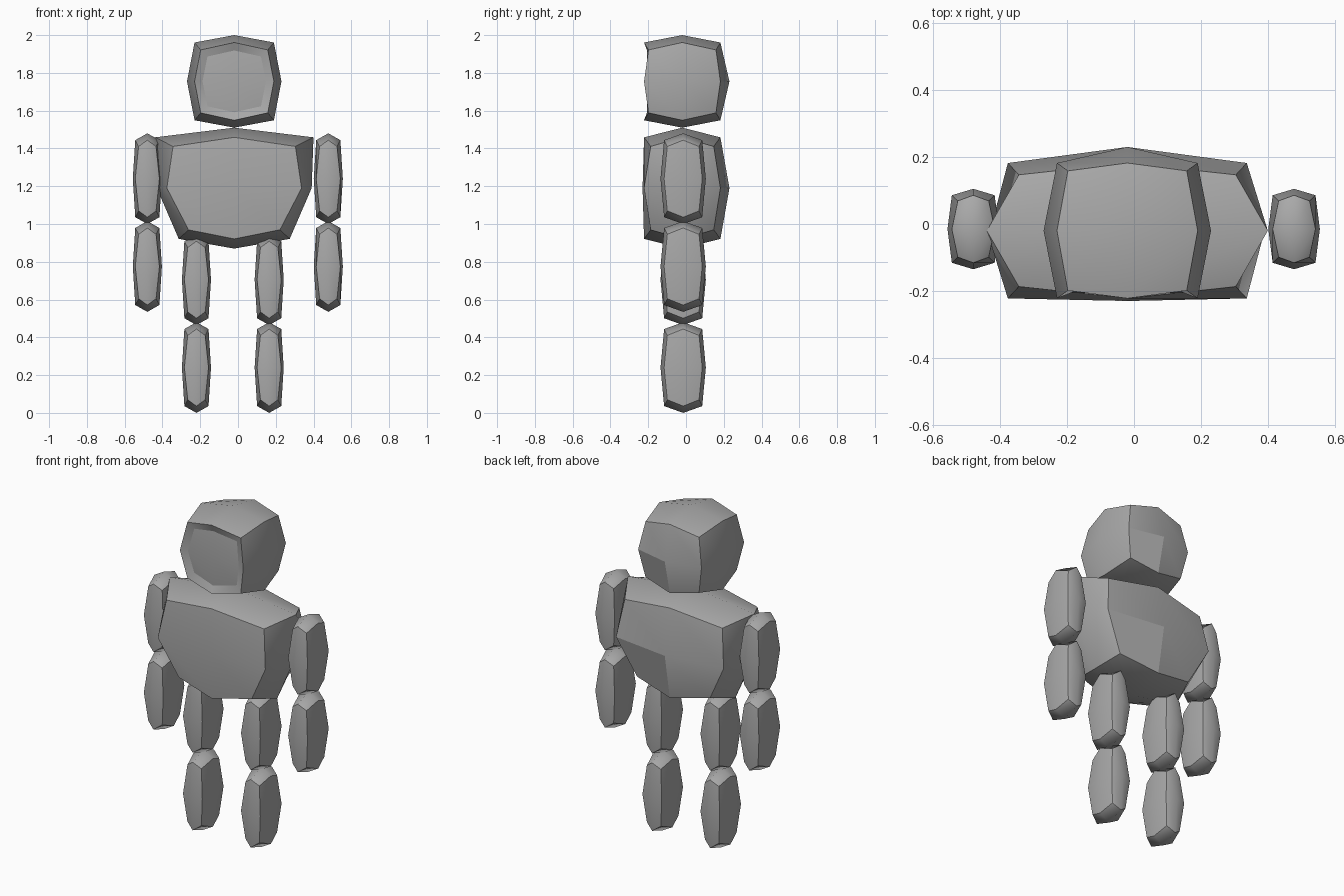
import bpy
import bmesh
from mathutils import Vector

default_cube = bpy.data.objects.get("Cube")
if default_cube:
    bpy.data.objects.remove(default_cube, do_unlink=True)

# One grey for the whole figure
GREY = (0.4, 0.4, 0.4, 1.0)
grey = bpy.data.materials.new("stone_grey")
grey.use_nodes = True
grey.diffuse_color = GREY
grey.node_tree.nodes["Principled BSDF"].inputs["Base Color"].default_value = GREY


def bulged_block(name, center, half, edge, corner, taper=0.0, depth_range=None, visor=False):
    """A cube split once per side, with edge middles and corners drawn inward."""
    bm = bmesh.new()
    bmesh.ops.create_cube(bm, size=2)
    bmesh.ops.subdivide_edges(bm, edges=bm.edges[:], cuts=1, use_grid_fill=True)
    grid = {v: Vector(round(c) for c in v.co) for v in bm.verts}
    rank = {v: sum(1 for c in g if c) for v, g in grid.items()}

    # Creases follow the cube's own edges; each bulging side stays smooth
    for f in bm.faces:
        f.smooth = True
    for e in bm.edges:
        e.smooth = not all(rank[v] >= 2 for v in e.verts)
    front = [f for f in bm.faces if all(grid[v].y == -1 for v in f.verts)]
    if depth_range:
        for f in bm.faces:
            mid = f.calc_center_median()
            if mid.y > 0.9 and mid.x > 0 and mid.z < 0:
                f.smooth = False

    for v, g in grid.items():
        shrink = (1.0, edge, corner)[rank[v] - 1]
        p = Vector(a * b * c for a, b, c in zip(g, half, shrink if rank[v] > 1 else (1, 1, 1)))
        p.x *= 1 + taper * p.z / half[2]
        p += Vector(center)
        if depth_range and rank[v] == 1 and g.y:
            p.y = depth_range[0] if g.y < 0 else depth_range[1]
        v.co = p
    bm.normal_update()

    # Recessed face plate
    if visor:
        bmesh.ops.inset_region(bm, faces=front, thickness=0.04, depth=-0.02,
                               use_boundary=True, use_even_offset=True)
        for f in front:
            for e in f.edges:
                if any(other not in front for other in e.link_faces):
                    e.smooth = False

    mesh = bpy.data.meshes.new(name)
    bm.to_mesh(mesh)
    bm.free()
    mesh.materials.append(grey)
    obj = bpy.data.objects.new(name, mesh)
    bpy.context.collection.objects.link(obj)
    return obj


# Head and torso
bulged_block("head", (-0.02, -0.02, 1.755), (0.25, 0.235, 0.245),
             (0.84, 0.86, 0.84), (0.71, 0.76, 0.68), depth_range=(-0.225, 0.23), visor=True)
bulged_block("torso", (-0.02, -0.02, 1.19), (0.41, 0.235, 0.32),
             (0.87, 0.86, 0.84), (0.69, 0.71, 0.69), taper=0.21, depth_range=(-0.23, 0.23))

# Limbs: every segment is the same block
SEGMENT = (0.077, 0.12, 0.24)
for side, arm_x, leg_x in (("left", 0.478, 0.165), ("right", -0.48, -0.22)):
    for part, x, z in (("upper_arm", arm_x, 1.24), ("lower_arm", arm_x, 0.775),
                       ("upper_leg", leg_x, 0.705), ("lower_leg", leg_x, 0.24)):
        bulged_block(f"{side}_{part}", (x, -0.015, z), SEGMENT,
                     (0.83, 0.84, 0.85), (0.6, 0.7, 0.71))
